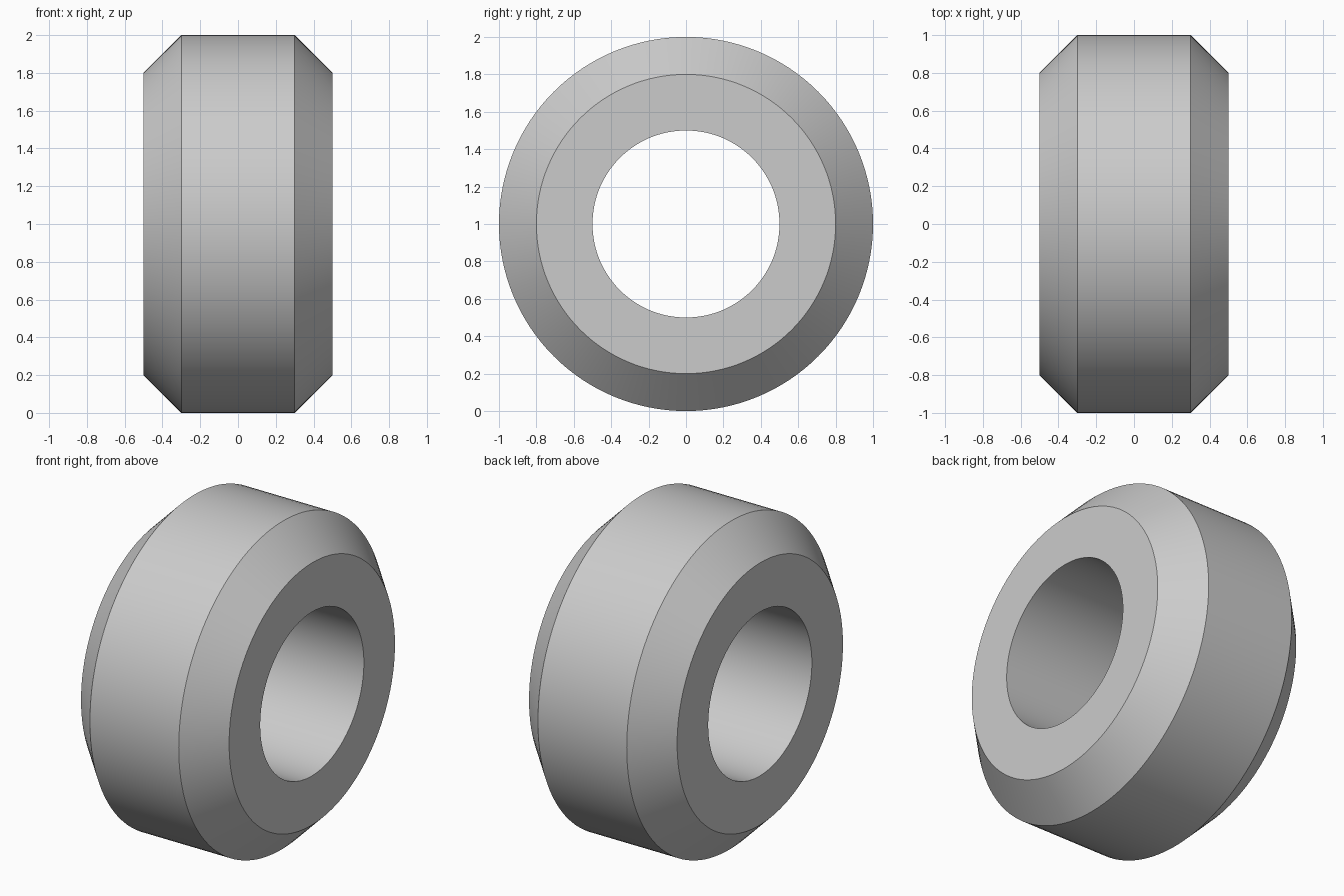
import bpy
import bmesh
from math import cos, sin, pi, radians

SEGMENTS = 128
CENTRE_Z = 1.0
HALF_WIDTH = 0.5
TREAD_HALF = 0.3
OUTER, FACE, BORE = 1.0, 0.8, 0.5

cube = bpy.data.objects.get("Cube")
if cube:
    bpy.data.objects.remove(cube, do_unlink=True)

# Single plain grey
grey = bpy.data.materials.new("light_grey")
grey.use_nodes = True
colour = (0.6, 0.6, 0.6, 1.0)
grey.diffuse_color = colour
grey.node_tree.nodes["Principled BSDF"].inputs["Base Color"].default_value = colour

# Closed cross-section as (x, radius): one half, then its mirror
half = [(HALF_WIDTH, BORE), (HALF_WIDTH, FACE), (TREAD_HALF, OUTER)]
profile = half + [(-x, r) for x, r in reversed(half)]

# Revolve the cross-section around the x axis
bm = bmesh.new()
rings = []
for i in range(SEGMENTS):
    a = 2 * pi * i / SEGMENTS
    rings.append([bm.verts.new((x, r * cos(a), r * sin(a))) for x, r in profile])
count = len(profile)
for i in range(SEGMENTS):
    a, b = rings[i], rings[(i + 1) % SEGMENTS]
    for j in range(count):
        k = (j + 1) % count
        bm.faces.new((a[j], a[k], b[k], b[j]))
bmesh.ops.recalc_face_normals(bm, faces=bm.faces)

mesh = bpy.data.meshes.new("chamfered_ring")
bm.to_mesh(mesh)
bm.free()
mesh.materials.append(grey)

ring = bpy.data.objects.new("chamfered_ring", mesh)
ring.location.z = CENTRE_Z
bpy.context.collection.objects.link(ring)

# Smooth round surfaces, crisp chamfer edges
bpy.ops.object.select_all(action="DESELECT")
ring.select_set(True)
bpy.context.view_layer.objects.active = ring
bpy.ops.object.shade_smooth_by_angle(angle=radians(30))
